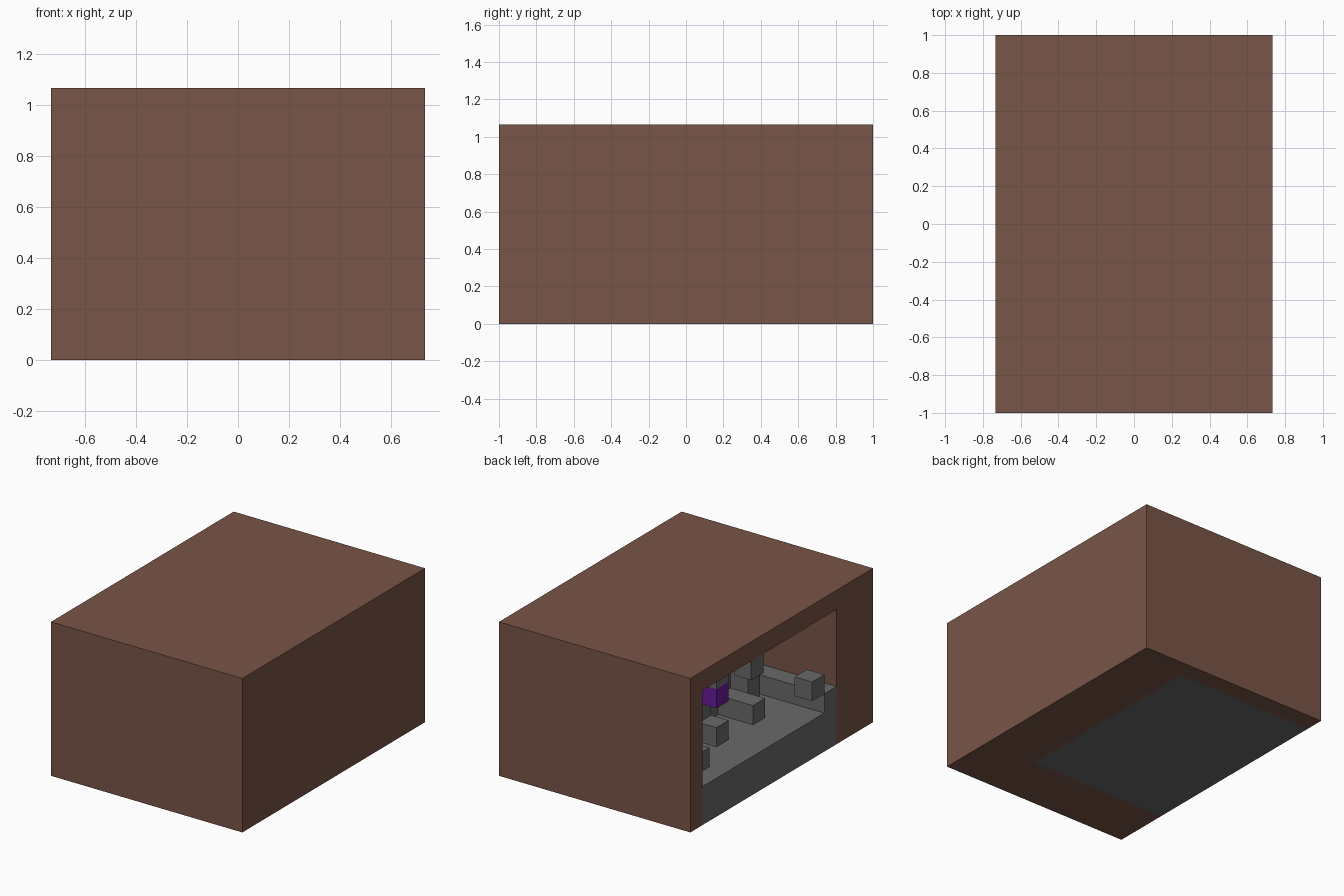
import bpy

U = 2 / 15  # one grid block

cube = bpy.data.objects.get("Cube")
if cube:
    bpy.data.objects.remove(cube, do_unlink=True)


def to_linear(v):
    v /= 255
    return v / 12.92 if v <= 0.04045 else ((v + 0.055) / 1.055) ** 2.4


def material(name, r, g, b):
    m = bpy.data.materials.new(name)
    color = (to_linear(r), to_linear(g), to_linear(b), 1)
    m.diffuse_color = color
    m.use_nodes = True
    bsdf = next(n for n in m.node_tree.nodes if n.type == "BSDF_PRINCIPLED")
    bsdf.inputs["Base Color"].default_value = color
    return m


brown = material("brown", 121, 85, 72)
grey = material("grey", 105, 105, 105)
purple = material("purple", 106, 27, 154)


def block(name, mat, start, size):
    """Box in grid blocks: start and size run along +x, from the back to the front, and up."""
    bpy.ops.mesh.primitive_cube_add(size=1)
    ob = bpy.context.object
    ob.name = name
    a, b, c = (s + d / 2 for s, d in zip(start, size))
    ob.location = ((a - 5.5) * U, 1 - b * U, c * U)
    ob.scale = [d * U for d in size]
    bpy.ops.object.transform_apply(location=False, rotation=False, scale=True)
    ob.data.materials.append(mat)
    return ob


# Brown shell, open on one side and underneath the floor
block("roof", brown, (0, 0, 7), (11, 15, 1))
block("back_wall", brown, (0, 0, 0), (11, 1, 7))
block("front_wall", brown, (0, 12, 0), (11, 3, 7))
block("side_wall", brown, (8, 1, 0), (3, 11, 7))

# Grey floor with a low ledge along the front wall
block("floor", grey, (0, 1, 0), (8, 11, 2))
block("ledge", grey, (0, 11, 2), (8, 1, 1))

# Low bars on the floor
for name, x, y in (("bar_back", 1, 2), ("bar_middle", 2, 5), ("bar_front", 2, 8)):
    block(name, grey, (x, y, 2), (2, 1, 1))

# Large body with posts in front of it
block("body", grey, (4, 4, 2), (3, 6, 4))
block("post_middle", grey, (3, 5, 3), (1, 1, 2))
block("post_front", grey, (3, 9, 2), (1, 1, 3))

# Purple block with a grey cap
block("purple_block", purple, (2, 5, 4), (1, 1, 1))
block("purple_block_cap", grey, (2, 5, 5), (2, 1, 1))

# Single blocks at the opening
block("ceiling_block", grey, (0, 5, 6), (1, 1, 1))
block("ledge_block", grey, (0, 10, 3), (1, 1, 1))
